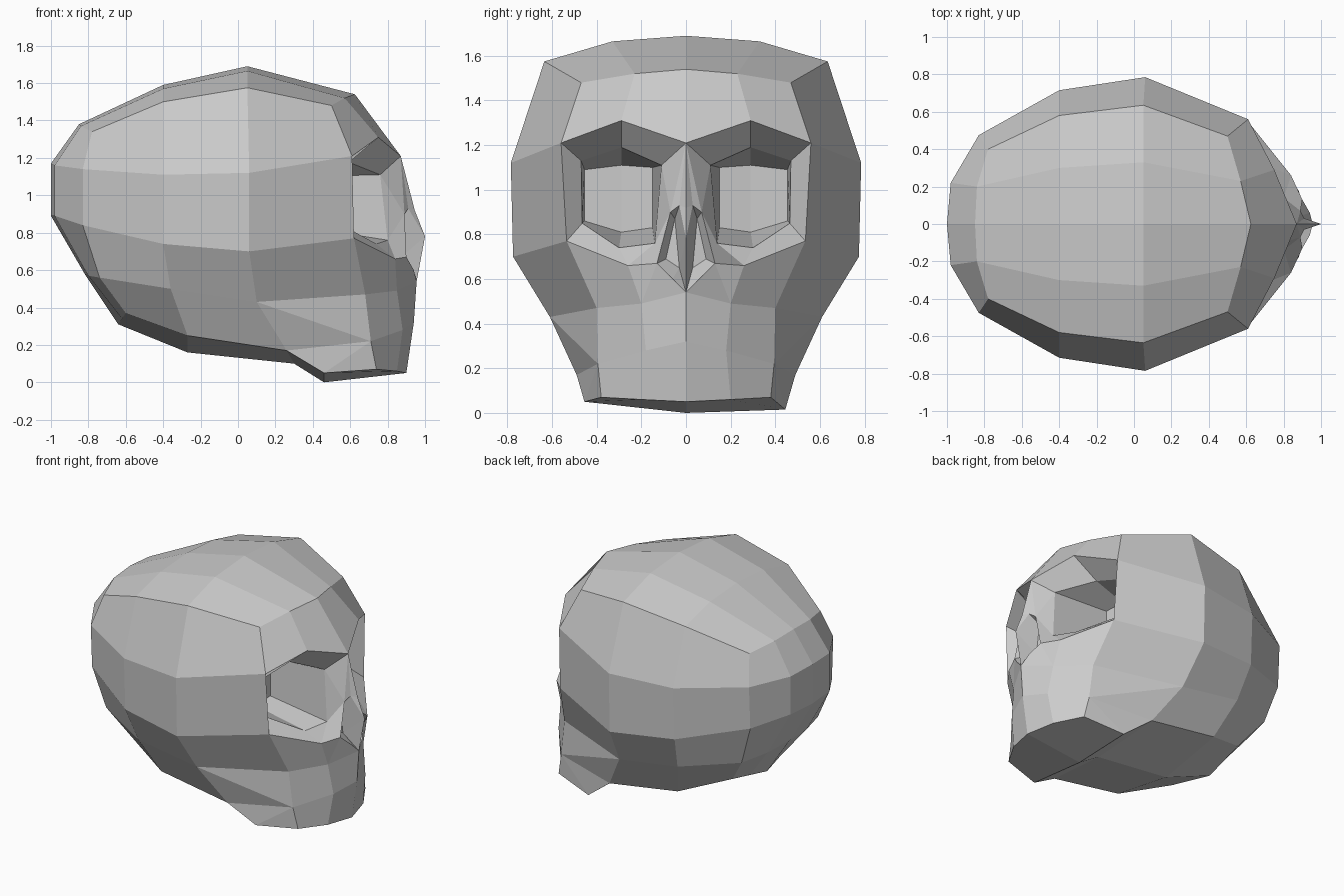
import bpy, bmesh
from mathutils import Vector

if "Cube" in bpy.data.objects:
    bpy.data.objects.remove(bpy.data.objects["Cube"])

bm = bmesh.new()


def face(*pts):
    bm.faces.new([bm.verts.new(Vector(p)) for p in pts])


def loft(a, b):
    """Quads between two profiles with equal point counts."""
    for i in range(len(a) - 1):
        face(a[i], a[i + 1], b[i + 1], b[i])


# key landmarks on the left half (y >= 0)
nasion, brow, temple = (.87, 0, 1.21), (.75, .29, 1.31), (.61, .56, 1.21)
cheek_out, cheek = (.62, .535, .77), (.84, .26, .66)
jaw_side, jaw_corner, jaw_mid = (.68, .40, .47), (.46, .445, .015), (.46, 0, 0)
hairline = [(.625, 0, 1.54), (.57, .23, 1.52), (.5, .47, 1.48)]

# cranium: cross-sections from crown round to underside, back to front
back_top = [(-.85, 0, 1.38), (-.84, .20, 1.37)]
back_side = [(-.78, .40, 1.34), (-.83, .475, 1.14), (-.83, .46, .84),
             (-.74, .43, .56), (-.60, .33, .37)]
back_low = (-.64, 0, .31)
rear = [(-.4, 0, 1.59), (-.4, .30, 1.57), (-.4, .58, 1.50), (-.4, .715, 1.11),
        (-.4, .70, .74), (-.36, .61, .50), (-.27, .48, .25), (-.27, 0, .16)]
middle = [(.05, 0, 1.69), (.05, .33, 1.665), (.05, .635, 1.575), (.06, .785, 1.12),
          (.06, .775, .70), (.1, .61, .43), (.26, .49, .17), (.3, 0, .10)]
front = hairline + [temple, cheek_out, jaw_side]
loft(back_top + back_side + [back_low], rear)
loft(rear, middle)
loft(middle[:6], front)

# back of the skull
back_mid = [back_top[1], (-.98, .22, 1.16), (-.98, .22, .89), (-.80, .22, .57), (-.62, .16, .34)]
back_centre = [back_top[0], (-1, 0, 1.17), (-1, 0, .89), (-.82, 0, .58), back_low]
loft(back_centre, back_mid)
loft(back_mid, back_side)
face(back_mid[-1], back_side[-1], back_low)

# forehead
loft(hairline, [nasion, brow, temple])

# eye socket: bevelled rim, then deep walls and a bent back plane
bridge, bridge_low = (.76, .11, 1.11), (.80, .14, .76)
r_temple, r_brow, r_floor, r_outer = (.54, .47, 1.13), (.56, .29, 1.19), (.74, .30, .74), (.54, .465, .85)
face(brow, nasion, bridge, r_brow)
face(brow, r_brow, r_temple, temple)
face(temple, r_temple, r_outer, cheek_out)
face(cheek_out, r_outer, r_floor, cheek)
face(cheek, r_floor, bridge_low)
rim = [r_temple, r_brow, bridge, bridge_low, r_floor, r_outer]
back = [(.34, .455, 1.09), (.34, .29, 1.11), (.36, .15, 1.10),
        (.36, .15, .83), (.34, .29, .81), (.34, .455, .86)]
loft(rim + rim[:1], back + back[:1])
loft(back[:3], back[:2:-1])

# nose: bridge side, aperture and central crest
ridge, tip, base = (.945, 0, .92), (1, 0, .78), (.955, 0, .54)
n_top, n_up, n_wing, n_low = (.91, .03, .93), (.89, .07, .90), (.90, .13, .67), (.94, .06, .60)
c_up, c_wing, c_low = (.84, .05, .87), (.84, .09, .69), (.85, .03, .65)
face(nasion, n_top, n_up)
face(nasion, n_up, bridge)
face(bridge, n_up, bridge_low)
face(n_up, n_wing, cheek, bridge_low)
face(nasion, ridge, n_top)
face(ridge, tip, n_top)
face(n_top, n_up, c_up)
loft([n_up, n_wing, n_low], [c_up, c_wing, c_low])
face(c_up, c_wing, c_low)
face(n_top, tip, c_low, c_up)
face(tip, base, c_low)
face(base, n_low, c_low)

# upper jaw, lower face and base
row_a = [jaw_side, (.85, .20, .49), base]
row_b = [(.71, .395, .22), (.88, .18, .28), (.94, 0, .32)]
row_c = [(.74, .38, .07), (.85, .20, .06), (.90, 0, .05)]
face(cheek_out, cheek, row_a[1], jaw_side)
face(cheek, n_wing, row_a[1])
face(n_wing, n_low, base, row_a[1])
loft(row_a, row_b)
loft(row_b, row_c)
face(middle[5], jaw_side, row_b[0])
face(middle[5], row_b[0], middle[6])
face(middle[6], row_b[0], jaw_corner)
face(row_b[0], row_c[0], jaw_corner)
face(middle[6], jaw_corner, jaw_mid, middle[7])
face(*row_c, jaw_mid, jaw_corner)

# weld, then mirror to the other side
bmesh.ops.remove_doubles(bm, verts=bm.verts[:], dist=.001)
for g in bmesh.ops.duplicate(bm, geom=bm.verts[:] + bm.edges[:] + bm.faces[:])["geom"]:
    if isinstance(g, bmesh.types.BMVert):
        g.co.y = -g.co.y
        # the right jaw corner sits slightly higher
        if (g.co - Vector((.46, -.445, .015))).length < .01:
            g.co += Vector((0, -.01, .035))
bmesh.ops.remove_doubles(bm, verts=bm.verts[:], dist=.001)
bmesh.ops.recalc_face_normals(bm, faces=bm.faces[:])

mesh = bpy.data.meshes.new("skull")
bm.to_mesh(mesh)
bm.free()
bpy.context.collection.objects.link(bpy.data.objects.new("skull", mesh))
